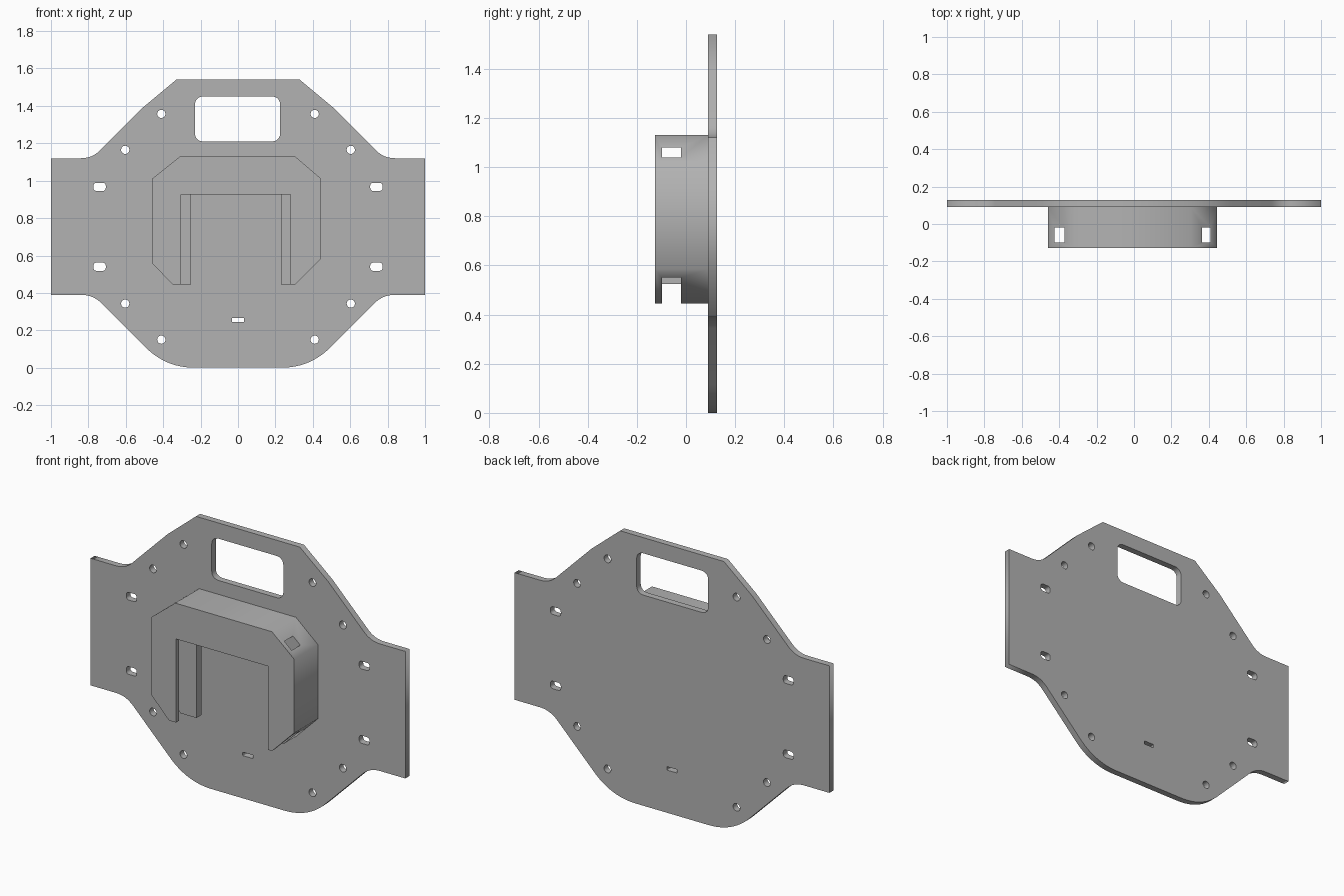
import bpy
from math import sin, cos, pi, radians
from mathutils import Vector

cube = bpy.data.objects.get("Cube")
if cube:
    bpy.data.objects.remove(cube, do_unlink=True)

grey = bpy.data.materials.new("plain grey")
grey.use_nodes = True
colour = (0.45, 0.45, 0.45, 1)
grey.diffuse_color = colour
grey.node_tree.nodes["Principled BSDF"].inputs["Base Color"].default_value = colour


def arc(cx, cz, r, start, end, n=6):
    angles = [radians(start + (end - start) * i / n) for i in range(n + 1)]
    return [(cx + r * cos(a), cz + r * sin(a)) for a in angles]


def rounded(x0, x1, z0, z1, r, n=5):
    return (arc(x1 - r, z1 - r, r, 0, 90, n) + arc(x0 + r, z1 - r, r, 90, 180, n)
            + arc(x0 + r, z0 + r, r, 180, 270, n) + arc(x1 - r, z0 + r, r, 270, 360, n))


def bend(a, b, c, n=8):
    """Smooth corner running from a to c, pulled towards b."""
    a, b, c = Vector(a), Vector(b), Vector(c)
    return [tuple(a * (1 - t) ** 2 + b * 2 * t * (1 - t) + c * t * t)
            for t in (i / n for i in range(n + 1))]


def slab(name, loops, y0, y1):
    """Upright slab filled from x-z loops; inner loops become holes."""
    curve = bpy.data.curves.new(name, 'CURVE')
    curve.dimensions = '2D'
    curve.fill_mode = 'BOTH'
    curve.extrude = (y1 - y0) / 2
    for loop in loops:
        spline = curve.splines.new('POLY')
        spline.points.add(len(loop) - 1)
        for point, (x, z) in zip(spline.points, loop):
            point.co = (x, z, 0, 1)
        spline.use_cyclic_u = True
    obj = bpy.data.objects.new(name, curve)
    bpy.context.collection.objects.link(obj)
    obj.rotation_euler.x = pi / 2
    obj.location.y = (y0 + y1) / 2
    curve.materials.append(grey)
    bpy.ops.object.select_all(action='DESELECT')
    obj.select_set(True)
    bpy.context.view_layer.objects.active = obj
    bpy.ops.object.convert(target='MESH')
    return bpy.context.view_layer.objects.active


def cut_box(obj, x0, x1, y0, y1, z0, z1):
    bpy.ops.mesh.primitive_cube_add(size=1, location=((x0 + x1) / 2, (y0 + y1) / 2, (z0 + z1) / 2))
    cutter = bpy.context.object
    cutter.name = "cutter"
    cutter.scale = (x1 - x0, y1 - y0, z1 - z0)
    cutter.hide_render = True
    mod = obj.modifiers.new("cut", 'BOOLEAN')
    mod.operation = 'DIFFERENCE'
    mod.solver = 'EXACT'
    mod.object = cutter
    bpy.ops.object.select_all(action='DESELECT')
    obj.select_set(True)
    bpy.context.view_layer.objects.active = obj
    bpy.ops.object.modifier_apply(modifier=mod.name)
    bpy.data.objects.remove(cutter, do_unlink=True)


# Mounting plate outline: right half from top to bottom, then mirrored
half = [(0.33, 1.54), (0.51, 1.39)]
half += bend((0.73, 1.17), (0.775, 1.12), (0.84, 1.12))
half += [(1, 1.12), (1, 0.39)]
half += bend((0.84, 0.39), (0.775, 0.39), (0.73, 0.345))
half += bend((0.5, 0.115), (0.39, 0), (0.23, 0), 12)
outline = half + [(-x, z) for x, z in reversed(half)]

# Handle window, bolt holes and strap slots
holes = [rounded(-0.23, 0.225, 1.21, 1.45, 0.04), rounded(-0.033, 0.033, 0.245, 0.265, 0.003, 2)]
for side in (-1, 1):
    for x, z in ((0.41, 1.357), (0.603, 1.165), (0.603, 0.343), (0.41, 0.15)):
        holes.append(arc(side * x, z, 0.022, 0, 345, 23))
    for z in (0.967, 0.54):
        x = side * 0.74
        holes.append(rounded(x - 0.033, x + 0.033, z - 0.022, z + 0.022, 0.016))
slab("mounting_plate", [outline] + holes, 0.09, 0.127)

# Chamfered holder body
body = [(-0.46, 1.01), (-0.31, 1.13), (0.305, 1.13), (0.445, 1.01),
        (0.445, 0.585), (0.305, 0.445), (-0.35, 0.445), (-0.46, 0.56)]
holder = slab("holder", [body], -0.127, 0.09)

# Slide-in slot, which breaks through the chamfered corners
cut_box(holder, -0.425, 0.41, -0.098, -0.02, 0.3, 1.08)
# Front opening, narrower rear opening and the relief behind it
cut_box(holder, -0.305, 0.28, -0.2, -0.06, 0.3, 0.925)
cut_box(holder, -0.25, 0.23, -0.06, 0.2, 0.3, 0.925)
cut_box(holder, -0.305, 0.28, 0.025, 0.2, 0.3, 0.925)
